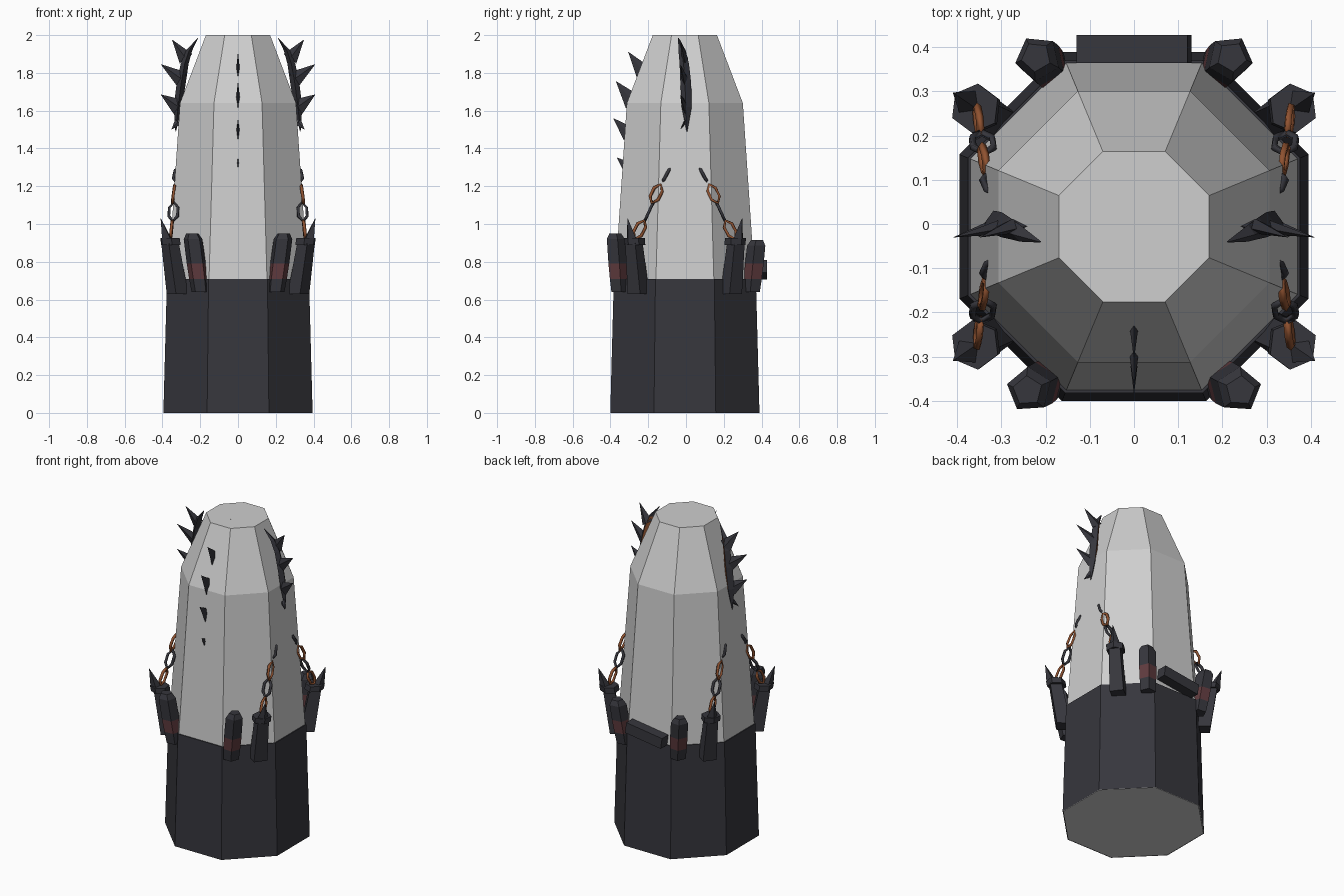
import bpy, bmesh, math
from mathutils import Vector, Matrix

if "Cube" in bpy.data.objects:
    bpy.data.objects.remove(bpy.data.objects["Cube"], do_unlink=True)


def material(name, color):
    m = bpy.data.materials.new(name)
    m.use_nodes = True
    m.diffuse_color = (*color, 1)
    m.node_tree.nodes["Principled BSDF"].inputs["Base Color"].default_value = (*color, 1)
    return m


STONE = material("pale grey", (0.62, 0.62, 0.62))
DARK = material("dark slate", (0.037, 0.037, 0.046))
RUST = material("rust orange", (0.28, 0.085, 0.03))
BAND = material("dull red", (0.12, 0.045, 0.05))


def ring(center, r, n, rot=0.0):
    """Horizontal polygon of points around a center."""
    c = Vector(center)
    return [c + Vector((math.cos(a), math.sin(a), 0)) * r
            for a in (rot + math.tau * i / n for i in range(n))]


def loft(name, rings, mats, rule=None, caps=(True, True)):
    """Skin a list of rings; rule(level, side) picks the material."""
    bm = bmesh.new()
    loops = [[bm.verts.new(p) for p in r] for r in rings]
    n = len(loops[0])
    for k in range(len(loops) - 1):
        for i in range(n):
            j = (i + 1) % n
            f = bm.faces.new((loops[k][i], loops[k][j], loops[k + 1][j], loops[k + 1][i]))
            f.material_index = rule(k, i) if rule else 0
    if caps[0]:
        bm.faces.new(loops[0][::-1])
    if caps[1]:
        bm.faces.new(loops[-1])
    bmesh.ops.recalc_face_normals(bm, faces=bm.faces)
    me = bpy.data.meshes.new(name)
    bm.to_mesh(me)
    bm.free()
    for m in mats:
        me.materials.append(m)
    ob = bpy.data.objects.new(name, me)
    bpy.context.collection.objects.link(ob)
    return ob


def spike(name, base, tip, r, side, thin=0.4):
    """Flattened four-sided spike; side is its thin direction."""
    base, tip = Vector(base), Vector(tip)
    d = (tip - base).normalized()
    s = Vector(side)
    w = d.cross(s).normalized()
    foot = [base + w * r, base + s * r * thin, base - w * r, base - s * r * thin]
    return loft(name, [foot, [tip + (p - base) * 0.02 for p in foot]], [DARK])


def link(name, center, along, across, mat):
    """Long hexagonal chain link."""
    c, u, v = Vector(center), Vector(along).normalized(), Vector(across).normalized()
    cu = bpy.data.curves.new(name, "CURVE")
    cu.dimensions = "3D"
    cu.bevel_depth = 0.009
    cu.bevel_resolution = 0
    sp = cu.splines.new("POLY")
    shape = [(0.055, 0), (0.025, 0.023), (-0.025, 0.023),
             (-0.055, 0), (-0.025, -0.023), (0.025, -0.023)]
    sp.points.add(len(shape) - 1)
    for p, (a, b) in zip(sp.points, shape):
        p.co = (*(c + u * a + v * b), 1)
    sp.use_cyclic_u = True
    cu.materials.append(mat)
    bpy.context.collection.objects.link(bpy.data.objects.new(name, cu))


# Octagonal body and its dark base sleeve
YC = -0.006
EIGHTH = math.pi / 8


def octagon(z, apothem):
    return ring((0, YC, z), apothem / math.cos(EIGHTH), 8, EIGHTH)


loft("body", [octagon(0, 0.392), octagon(0.71, 0.37), octagon(1.64, 0.307),
              octagon(2, 0.17)], [STONE])
loft("base_sleeve", [octagon(0, 0.395), octagon(0.71, 0.376), octagon(0.71, 0.366)],
     [DARK], caps=(False, False))

# Banded corner posts at front and back
for sx in (-1, 1):
    for label, low, high, top in (("front", (0.2, -0.355), (0.237, -0.375), 0.92),
                                  ("back", (0.19, 0.35), (0.218, 0.375), 0.885)):
        rings = []
        rot = math.atan2(high[1], sx * high[0])
        for z, r in ((0.64, 0.047), (0.71, 0.051), (0.79, 0.053), (top, 0.052), (top + 0.03, 0.034)):
            t = (z - 0.64) / (top - 0.64)
            x, y = (a + (b - a) * t for a, b in zip(low, high))
            rings.append(ring((sx * x, y, z), r, 5, rot))
        loft(f"{label}_banded_post", rings, [DARK, BAND], lambda k, i: int(k == 1))

# Spiked side posts with collars, each holding a chain
for sx in (-1, 1):
    for sy in (-1, 1):
        def at(x, y, z):
            return Vector((sx * x, sy * y + YC, z))

        rot = math.atan2(sy * 0.75, sx)
        loft("side_post", [ring(at(0.32, 0.245, 0.63), 0.058, 4, rot + math.pi / 4),
                           ring(at(0.36, 0.27, 0.9), 0.047, 4, rot + math.pi / 4)], [DARK])
        loft("post_collar", [ring(at(0.355, 0.265, 0.89), 0.056, 6, rot),
                             ring(at(0.36, 0.268, 0.925), 0.056, 6, rot)], [DARK])
        loft("post_spike", [ring(at(0.376, 0.282, 0.92), 0.032, 4, rot),
                            ring(at(0.409, 0.303, 1.03), 0.001, 4, rot)], [DARK])
        path = [at(0.352, 0.24, 0.97), at(0.342, 0.19, 1.065),
                at(0.34, 0.152, 1.16), at(0.314, 0.095, 1.265)]
        for k, p in enumerate(path):
            along = path[min(k + 1, 3)] - path[max(k - 1, 0)]
            out = Vector((sx, 0, 0))
            link("chain_link", p, along, along.cross(out) if k % 2 == 0 else out,
                 RUST if k % 2 == 0 else DARK)

# Curved side crests with a rust inner edge and outward spikes
for sx in (-1, 1):
    rings = []
    for x, y, z, w in ((0.33, 0.005, 1.49, 0.002), (0.318, 0.005, 1.62, 0.028),
                       (0.3, 0, 1.75, 0.03), (0.282, -0.008, 1.85, 0.026),
                       (0.258, -0.02, 1.92, 0.02), (0.212, -0.04, 1.985, 0.002)):
        rings.append([Vector((sx * (x + dx * w), y + dy * w, z))
                      for dx, dy in ((0.8, -0.2), (0, 0.9), (-0.8, 0.2), (0, -1))])
    loft("side_crest", rings, [DARK, RUST], lambda k, i: int(i == 1 and 0 < k < 4))
    for base, tip, r in (((0.318, 1.54), (0.352, 1.5), 0.02),
                         ((0.315, 1.62), (0.408, 1.685), 0.045),
                         ((0.295, 1.765), (0.408, 1.845), 0.045),
                         ((0.275, 1.875), (0.348, 1.975), 0.042)):
        spike("crest_spike", (sx * base[0], -0.005, base[1]),
              (sx * tip[0], -0.03, tip[1]), r, (0, 1, 0))

# Row of thin spikes down the front
for base, tip, r in (((-0.215, 1.79), (-0.305, 1.91), 0.05),
                     ((-0.28, 1.645), (-0.37, 1.755), 0.05),
                     ((-0.3, 1.475), (-0.385, 1.56), 0.042),
                     ((-0.32, 1.31), (-0.366, 1.352), 0.025),
                     ((-0.072, 1.97), (-0.072, 2.002), 0.02)):
    spike("front_spike", (0, *base), (0, *tip), r, (1, 0, 0), 0.25)

# Tilted plank across the back
plank = loft("back_plank", [[Vector((x, y, z)) for x, y in
                             ((-0.127, -0.032), (0.127, -0.032), (0.127, 0.032), (-0.127, 0.032))]
                            for z in (-0.034, 0.034)], [DARK])
plank.matrix_world = Matrix.Translation((0, 0.396, 0.758)) @ Matrix.Rotation(math.radians(-8), 4, "Y")
